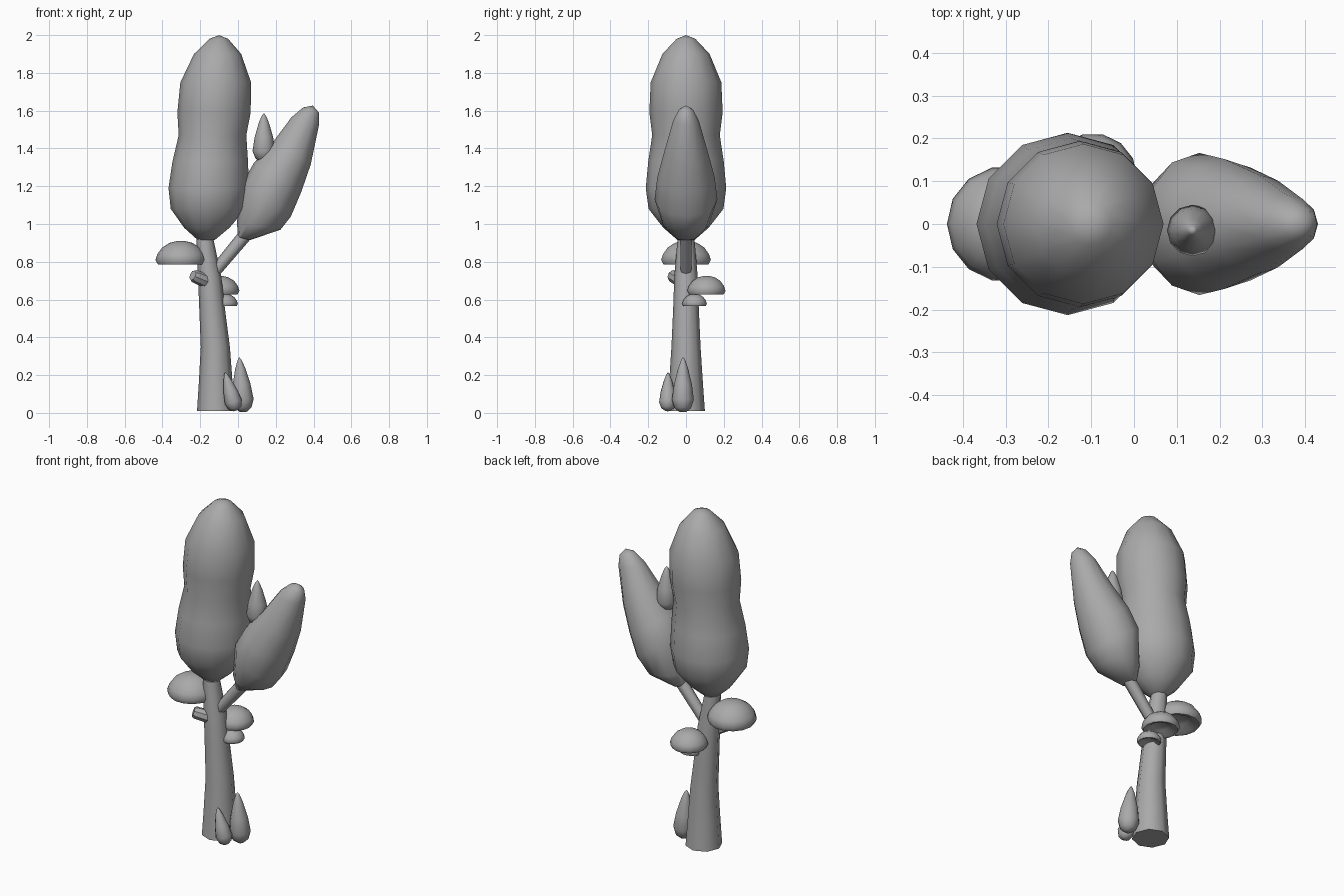
import bpy
import bmesh
import math
from mathutils import Vector

cube = bpy.data.objects.get("Cube")
if cube:
    bpy.data.objects.remove(cube)

GREY = (0.4, 0.4, 0.4, 1)
grey = bpy.data.materials.new("plain grey")
grey.use_nodes = True
grey.diffuse_color = GREY
grey.node_tree.nodes["Principled BSDF"].inputs["Base Color"].default_value = GREY


def loft(name, rings, sides=12, angle=60):
    """Skin a list of elliptical rings, each given as centre, half axis u, half axis v."""
    bm = bmesh.new()
    loops = []
    for centre, u, v in rings:
        turns = [math.tau * i / sides for i in range(sides)]
        loops.append([bm.verts.new(centre + u * math.cos(a) + v * math.sin(a)) for a in turns])
    for low, high in zip(loops, loops[1:]):
        for i in range(sides):
            j = (i + 1) % sides
            bm.faces.new((low[i], low[j], high[j], high[i]))
    bm.faces.new(loops[0])
    bm.faces.new(loops[-1])
    bmesh.ops.remove_doubles(bm, verts=bm.verts, dist=0.0005)
    bmesh.ops.recalc_face_normals(bm, faces=bm.faces)
    mesh = bpy.data.meshes.new(name)
    bm.to_mesh(mesh)
    bm.free()
    mesh.materials.append(grey)
    obj = bpy.data.objects.new(name, mesh)
    bpy.context.collection.objects.link(obj)
    bpy.ops.object.select_all(action="DESELECT")
    obj.select_set(True)
    bpy.context.view_layer.objects.active = obj
    bpy.ops.object.shade_smooth_by_angle(angle=math.radians(angle))
    return obj


def slanted(name, rows):
    """Rings given by their two side points in the xz plane and their depth radius."""
    rings = []
    for xl, zl, xr, zr, depth in rows:
        left, right = Vector((xl, 0, zl)), Vector((xr, 0, zr))
        rings.append(((left + right) / 2, (right - left) / 2, Vector((0, depth, 0))))
    return loft(name, rings)


def upright(name, rows, sides):
    """Level round rings given as x, height, radius."""
    return loft(name, [(Vector((x, 0, z)), Vector((r, 0, 0)), Vector((0, r, 0)))
                       for x, z, r in rows], sides)


def turned(name, start, end, profile, radius, sides=12, angle=60):
    """Turn a profile of (fraction along, fraction of radius) round an axis."""
    start, end = Vector(start), Vector(end)
    axis = end - start
    u = axis.cross(Vector((0, 1, 0))).normalized()
    v = axis.cross(u).normalized()
    return loft(name, [(start + axis * t, u * radius * r, v * radius * r)
                       for t, r in profile], sides, angle)


# Leaning trunk
upright("trunk", [(-0.117, 0.01, 0.1), (-0.118, 0.15, 0.09), (-0.12, 0.35, 0.077),
                  (-0.137, 0.55, 0.068), (-0.15, 0.72, 0.062), (-0.175, 0.92, 0.045),
                  (-0.18, 1.0, 0.04)], 8)

# Tall main crown with a waist
upright("main_crown", [(-0.168, 0.915, 0.045), (-0.165, 0.98, 0.12), (-0.158, 1.08, 0.198),
                       (-0.155, 1.19, 0.213), (-0.147, 1.33, 0.2), (-0.135, 1.47, 0.179),
                       (-0.127, 1.59, 0.194), (-0.118, 1.75, 0.187), (-0.108, 1.9, 0.125),
                       (-0.102, 1.98, 0.05), (-0.1, 2.0, 0)], 12)

# Leaning side crown
slanted("side_crown", [(0, 0.93, 0.065, 0.915, 0.05), (-0.006, 1.01, 0.225, 0.97, 0.12),
                       (0.025, 1.22, 0.28, 1.04, 0.166), (0.085, 1.325, 0.335, 1.17, 0.152),
                       (0.19, 1.44, 0.385, 1.315, 0.117), (0.283, 1.565, 0.43, 1.53, 0.068),
                       (0.345, 1.617, 0.428, 1.59, 0.038), (0.396, 1.627, 0.396, 1.627, 0)])

# Branch carrying the side crown, and a cut stub
turned("side_branch", (-0.13, 0, 0.74), (0.07, 0, 0.98), [(0, 0.85), (1, 1)], 0.037, 6)
turned("branch_stub", (-0.15, -0.01, 0.69), (-0.24, -0.075, 0.728),
       [(0, 1.1), (0.9, 1), (1, 0.8)], 0.034, 8, 30)

# Teardrop leaves: one beside the crowns, two at the foot
LEAF = [(0, 0.3), (0.07, 0.75), (0.22, 1), (0.5, 0.82), (0.8, 0.45), (0.95, 0.18), (1, 0)]
for name, base, tip, radius in [
        ("upper_leaf", (0.137, -0.015, 1.33), (0.137, -0.015, 1.587), 0.06),
        ("foot_leaf_tall", (0.03, -0.017, 0.005), (0.007, -0.015, 0.295), 0.058),
        ("foot_leaf_short", (-0.012, -0.097, 0.012), (-0.068, -0.095, 0.215), 0.046)]:
    turned(name, base, tip, LEAF, radius)

# Shelf mushrooms with hollow undersides
CAP = [(0.3, 0), (0.25, 0.45), (0.02, 0.75), (0, 0.9), (0.2, 1), (0.45, 0.92),
       (0.72, 0.74), (0.92, 0.45), (1, 0.15), (1, 0)]
for name, x, y, z, radius, height in [
        ("large_mushroom", -0.302, 0, 0.785, 0.135, 0.125),
        ("middle_mushroom", -0.096, 0.108, 0.627, 0.104, 0.098),
        ("small_mushroom", -0.068, 0.045, 0.565, 0.067, 0.065)]:
    turned(name, (x, y, z), (x, y, z + height), CAP, radius, 14)
